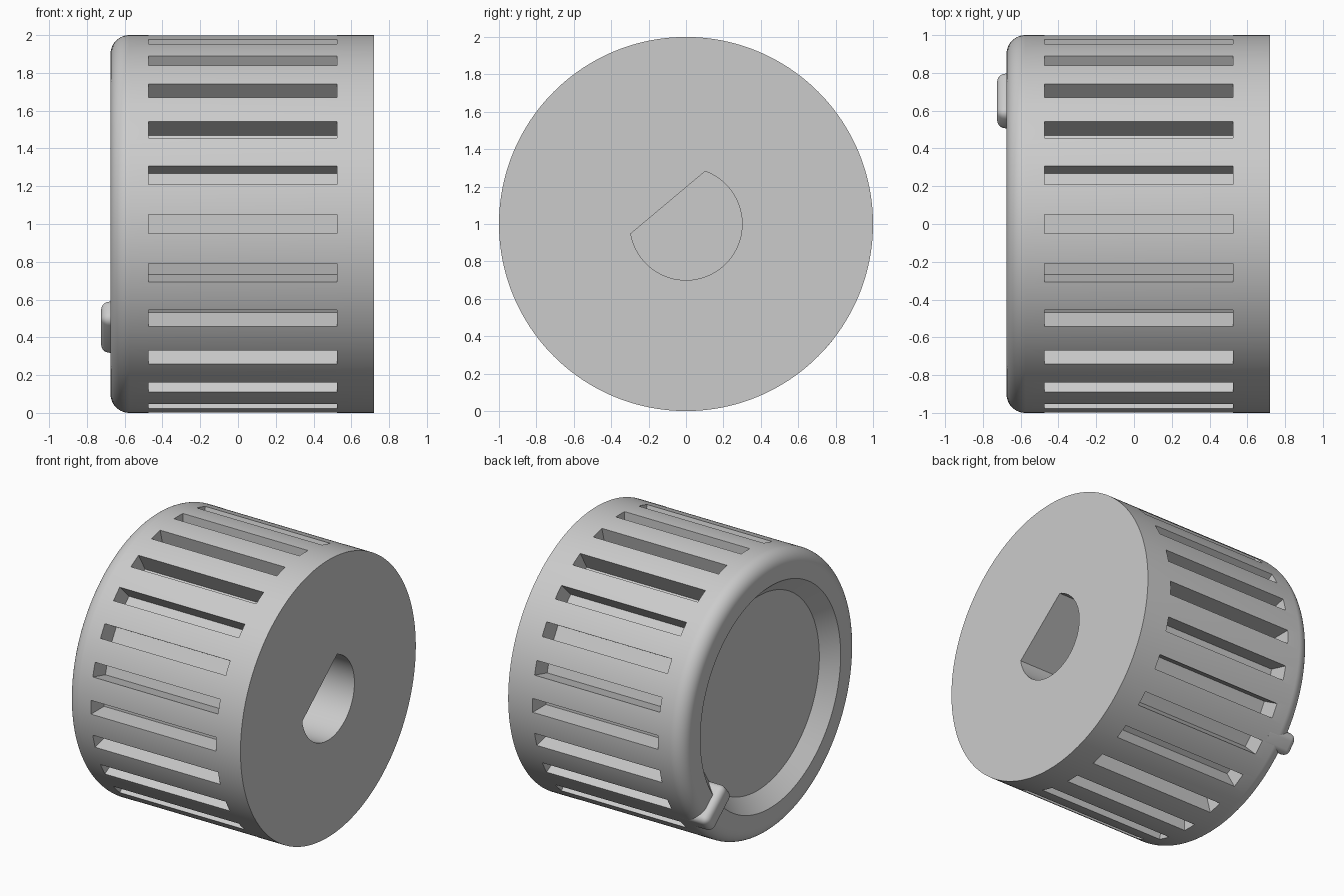
import bpy, bmesh
from math import sin, cos, pi, radians
from mathutils import Matrix, Vector

cube = bpy.data.objects.get("Cube")
if cube:
    bpy.data.objects.remove(cube, do_unlink=True)

AXIS_Z = 1.0       # height of the knob's horizontal axis
BACK, FACE = -0.675, 0.72

grey = bpy.data.materials.new("light grey")
grey.use_nodes = True
grey.diffuse_color = (0.6, 0.6, 0.6, 1)
grey.node_tree.nodes["Principled BSDF"].inputs["Base Color"].default_value = (0.6, 0.6, 0.6, 1)


def make_object(name, bm):
    bmesh.ops.recalc_face_normals(bm, faces=bm.faces)
    mesh = bpy.data.meshes.new(name)
    bm.to_mesh(mesh)
    bm.free()
    mesh.materials.append(grey)
    obj = bpy.data.objects.new(name, mesh)
    obj.location.z = AXIS_Z
    bpy.context.collection.objects.link(obj)
    return obj


def activate(obj):
    bpy.ops.object.select_all(action='DESELECT')
    obj.select_set(True)
    bpy.context.view_layer.objects.active = obj


def add_box(bm, x0, x1, r0, r1, width, angle):
    """Box running along x, between two radii, turned about the x axis."""
    place = (Matrix.Rotation(angle, 4, 'X')
             @ Matrix.Translation(((x0 + x1) / 2, (r0 + r1) / 2, 0))
             @ Matrix.Diagonal((x1 - x0, r1 - r0, width, 1)))
    bmesh.ops.create_cube(bm, size=1, matrix=place)


# Knob body: profile (x, radius) with a rounded back edge and a dished back
profile = [(-0.575, 0.7), (BACK, 0.8)]
for i in range(13):
    a = pi / 2 * i / 12
    profile.append((-0.575 - 0.1 * cos(a), 0.9 + 0.1 * sin(a)))
profile.append((FACE, 1.0))

bm = bmesh.new()
verts = [bm.verts.new((x, r, 0)) for x, r in profile]
edges = [bm.edges.new(pair) for pair in zip(verts, verts[1:])]
bmesh.ops.spin(bm, geom=verts + edges, cent=(0, 0, 0), axis=(1, 0, 0),
               angle=2 * pi, steps=192)
bmesh.ops.remove_doubles(bm, verts=bm.verts, dist=0.0005)
bmesh.ops.holes_fill(bm, edges=[e for e in bm.edges if e.is_boundary], sides=0)
body = make_object("knob_body", bm)

# Grip slots around the rim
bm = bmesh.new()
for i in range(24):
    add_box(bm, -0.475, 0.525, 0.85, 1.1, 0.1, 2 * pi * i / 24)
slots = make_object("slot_cutter", bm)

# D-shaped shaft hole, its flat side facing up and forward
bm = bmesh.new()
start, sweep = radians(190), radians(240)
outline = []
for i in range(65):
    a = start + sweep * i / 64
    outline.append(bm.verts.new((FACE - 0.8, 0.3 * cos(a), 0.3 * sin(a))))
floor = bm.faces.new(outline)
wall = bmesh.ops.extrude_face_region(bm, geom=[floor])
bmesh.ops.translate(bm, vec=Vector((0.9, 0, 0)),
                    verts=[v for v in wall["geom"] if isinstance(v, bmesh.types.BMVert)])
hole = make_object("shaft_hole_cutter", bm)

activate(body)
for cutter in (slots, hole):
    cutter.hide_render = True
    cut = body.modifiers.new(cutter.name, 'BOOLEAN')
    cut.operation = 'DIFFERENCE'
    cut.solver = 'EXACT'
    cut.object = cutter
    bpy.ops.object.modifier_apply(modifier=cut.name)
for cutter in (slots, hole):
    bpy.data.objects.remove(cutter, do_unlink=True)
bpy.ops.object.shade_smooth_by_angle(angle=radians(25))

# Raised pointer bar across the back rim
bm = bmesh.new()
add_box(bm, -0.725, -0.5, 0.7, 1.0, 0.15, radians(-40))
outer = [e for e in bm.edges if max(v.co.x for v in e.verts) < -0.6
         or abs(e.verts[0].co.x - e.verts[1].co.x) > 0.1]
bmesh.ops.bevel(bm, geom=outer, offset=0.045, segments=6, profile=0.5, affect='EDGES')
pointer = make_object("pointer_bar", bm)
activate(pointer)
bpy.ops.object.shade_smooth_by_angle(angle=radians(30))
